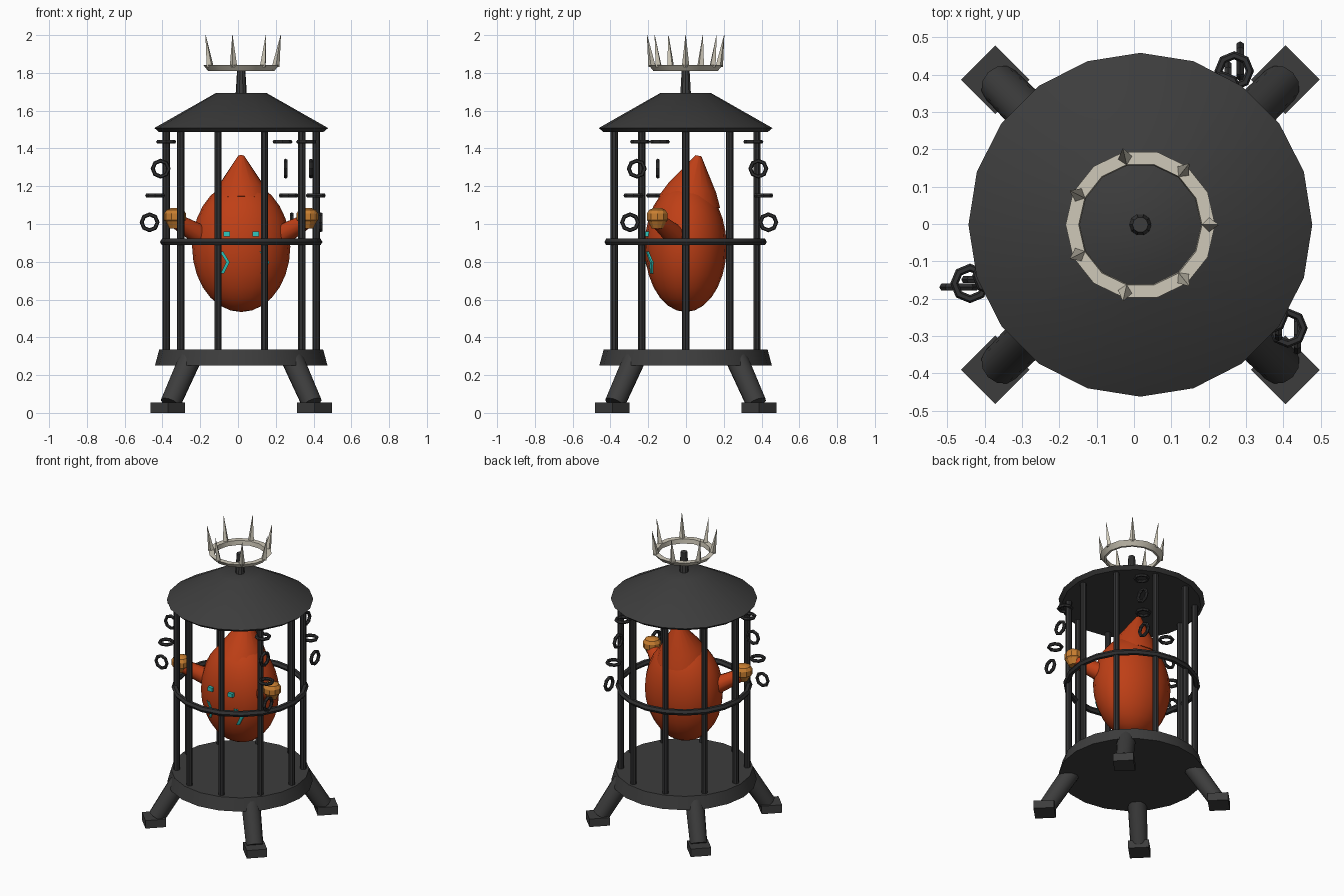
import bpy, bmesh
from math import pi, cos, sin, sqrt, radians
from mathutils import Matrix, Vector

if "Cube" in bpy.data.objects:
    bpy.data.objects.remove(bpy.data.objects["Cube"])

CENTRE = Matrix.Translation((0.017, -0.002, 0))
parts = []


def material(name, colour):
    m = bpy.data.materials.new(name)
    m.use_nodes = True
    m.diffuse_color = (*colour, 1)
    m.node_tree.nodes["Principled BSDF"].inputs["Base Color"].default_value = (*colour, 1)
    return m


IRON = material("iron grey", (0.046, 0.046, 0.046))
DARK = material("dark iron", (0.03, 0.03, 0.031))
BONE = material("bone", (0.62, 0.58, 0.48))
RED = material("rust red", (0.52, 0.05, 0.008))
GOLD = material("amber", (0.58, 0.21, 0.03))
TEAL = material("teal", (0.03, 0.58, 0.52))


def finish(name, bm, mat, matrix=Matrix()):
    bmesh.ops.recalc_face_normals(bm, faces=bm.faces)
    bm.transform(CENTRE @ matrix)
    me = bpy.data.meshes.new(name)
    bm.to_mesh(me)
    bm.free()
    me.materials.append(mat)
    ob = bpy.data.objects.new(name, me)
    bpy.context.collection.objects.link(ob)
    parts.append(ob)
    return ob


def lathe(name, profile, sides, mat, matrix=Matrix(), loop=False):
    """Turn (radius, height) points around z; loop closes the section into a ring."""
    bm = bmesh.new()
    rings = [[bm.verts.new((r * cos(2 * pi * i / sides), r * sin(2 * pi * i / sides), z))
              for i in range(sides)] for r, z in profile]
    pairs = list(zip(rings, rings[1:]))
    if loop:
        pairs.append((rings[-1], rings[0]))
    else:
        bm.faces.new(rings[0])
        bm.faces.new(rings[-1])
    for a, b in pairs:
        for i in range(sides):
            j = (i + 1) % sides
            bm.faces.new((a[i], a[j], b[j], b[i]))
    return finish(name, bm, mat, matrix)


def torus(name, major, minor, sides, section, mat, matrix):
    prof = [(major + minor * cos(2 * pi * k / section), minor * sin(2 * pi * k / section))
            for k in range(section)]
    return lathe(name, prof, sides, mat, matrix, loop=True)


def box(name, size, mat, matrix):
    bm = bmesh.new()
    bmesh.ops.create_cube(bm, size=1)
    bmesh.ops.scale(bm, vec=size, verts=bm.verts)
    return finish(name, bm, mat, matrix)


def move(x, y, z):
    return Matrix.Translation((x, y, z))


def turn(degrees, axis):
    return Matrix.Rotation(radians(degrees), 4, axis)


# Cage: floor, roof, post, bars and hoop
lathe("cage_floor", [(0.457, 0.25), (0.434, 0.335)], 20, IRON)
lathe("cage_roof", [(0.435, 1.487), (0.46, 1.508), (0.133, 1.694)], 20, IRON)
lathe("roof_post", [(0.03, 1.68), (0.021, 1.83)], 10, IRON)
for k in range(10):
    lathe(f"cage_bar_{k}", [(0.02, 0.32), (0.02, 1.5)], 8, DARK,
          turn(36 * k, 'Z') @ move(0.397, 0, 0))
torus("cage_hoop", 0.41, 0.02, 20, 6, DARK, move(0, 0, 0.905))

# Splayed legs with square feet
for k in range(4):
    spin = turn(45 + 90 * k, 'Z')
    lathe(f"leg_{k}", [(0.055, 0), (0.06, 0.27)], 12, IRON,
          spin @ move(0.53, 0, 0.05) @ turn(-32, 'Y'))
    box(f"foot_{k}", (0.13, 0.13, 0.055), IRON, spin @ move(0.549, 0, 0.0275))

# Spiked crown
lathe("crown_ring", [(0.162, 1.81), (0.175, 1.81), (0.2, 1.841), (0.165, 1.841)],
      14, BONE, loop=True)
for k in range(7):
    lathe(f"crown_spike_{k}", [(0.02, 0), (0.001, 0.168)], 4, BONE,
          turn(360 * k / 7, 'Z') @ move(0.183, 0, 1.834) @ turn(9, 'Y'))

# Hanging chains that swing outward, links alternating flat and upright
for name, angle, axis in (("back", 58.6, 'Y'), ("right", 199, 'X'), ("left", 325, 'Y')):
    for k in range(4):
        place = turn(angle, 'Z') @ move(0.42 + 0.031 * k, 0, 1.435 - 0.142 * k) @ turn(-angle, 'Z')
        if k % 2:
            place = place @ turn(90, axis)
        torus(f"{name}_chain_link_{k}", 0.042, 0.011, 8, 6, DARK, place)

# Egg-shaped body
BODY_Z, RX, RY, RZ = 0.88, 0.26, 0.217, 0.346
bm = bmesh.new()
bmesh.ops.create_uvsphere(bm, u_segments=20, v_segments=14, radius=1)
bmesh.ops.scale(bm, vec=(RX, RY, RZ), verts=bm.verts)
finish("body", bm, RED, move(0, 0, BODY_Z))

# Pointed hood leaning back
lathe("hood", [(0.166, 0), (0.13, 0.075), (0.016, 0.25)], 16, RED,
      move(0, 0.02, 1.116) @ turn(-11, 'X'))


def front_y(x, z):
    return -RY * sqrt(max(0, 1 - (x / RX) ** 2 - ((z - BODY_Z) / RZ) ** 2))


for side, s in (("right", -1), ("left", 1)):
    # Raised arm with a fist
    start, end = Vector((s * 0.17, -0.03, 0.915)), Vector((s * 0.335, -0.14, 1.01))
    aim = (end - start).to_track_quat('Z', 'Y').to_matrix().to_4x4()
    lathe(f"{side}_arm", [(0.062, 0), (0.042, (end - start).length)], 12, RED,
          Matrix.Translation(start) @ aim)
    lathe(f"{side}_fist", [(0.03, -0.05), (0.05, -0.012), (0.058, -0.005), (0.058, 0.03),
                           (0.045, 0.05), (0.02, 0.06)], 10, GOLD,
          move(s * 0.35, -0.15, 1.025))
    # Glowing eye
    box(f"{side}_eye", (0.034, 0.035, 0.027), TEAL, move(s * 0.077, -0.203, 0.948))
    # Bent crack laid on the curve of the body
    x0 = s * 0.105
    corners = [(x0, 0.855), (x0 + 0.035, 0.798), (x0 + 0.005, 0.738)]
    bm = bmesh.new()
    rows = []
    for (xa, za), (xb, zb) in zip(corners, corners[1:]):
        for t in (0, 0.25, 0.5, 0.75, 1):
            x, z = xa + (xb - xa) * t, za + (zb - za) * t
            rows.append([bm.verts.new((x + d, front_y(x + d, z) - lift, z))
                         for d, lift in ((-0.009, 0), (-0.009, 0.009),
                                         (0.009, 0.009), (0.009, 0))])
    for a, b in zip(rows, rows[1:]):
        for i in range(3):
            bm.faces.new((a[i], a[i + 1], b[i + 1], b[i]))
    bmesh.ops.remove_doubles(bm, verts=bm.verts, dist=0.0001)
    finish(f"{side}_crack", bm, TEAL)

# Smooth rounded parts, keeping hard edges
bpy.ops.object.select_all(action='DESELECT')
for ob in parts:
    if not any(w in ob.name for w in ("foot", "spike", "eye", "crack", "fist")):
        ob.select_set(True)
        bpy.context.view_layer.objects.active = ob
bpy.ops.object.shade_smooth_by_angle(angle=radians(35))
